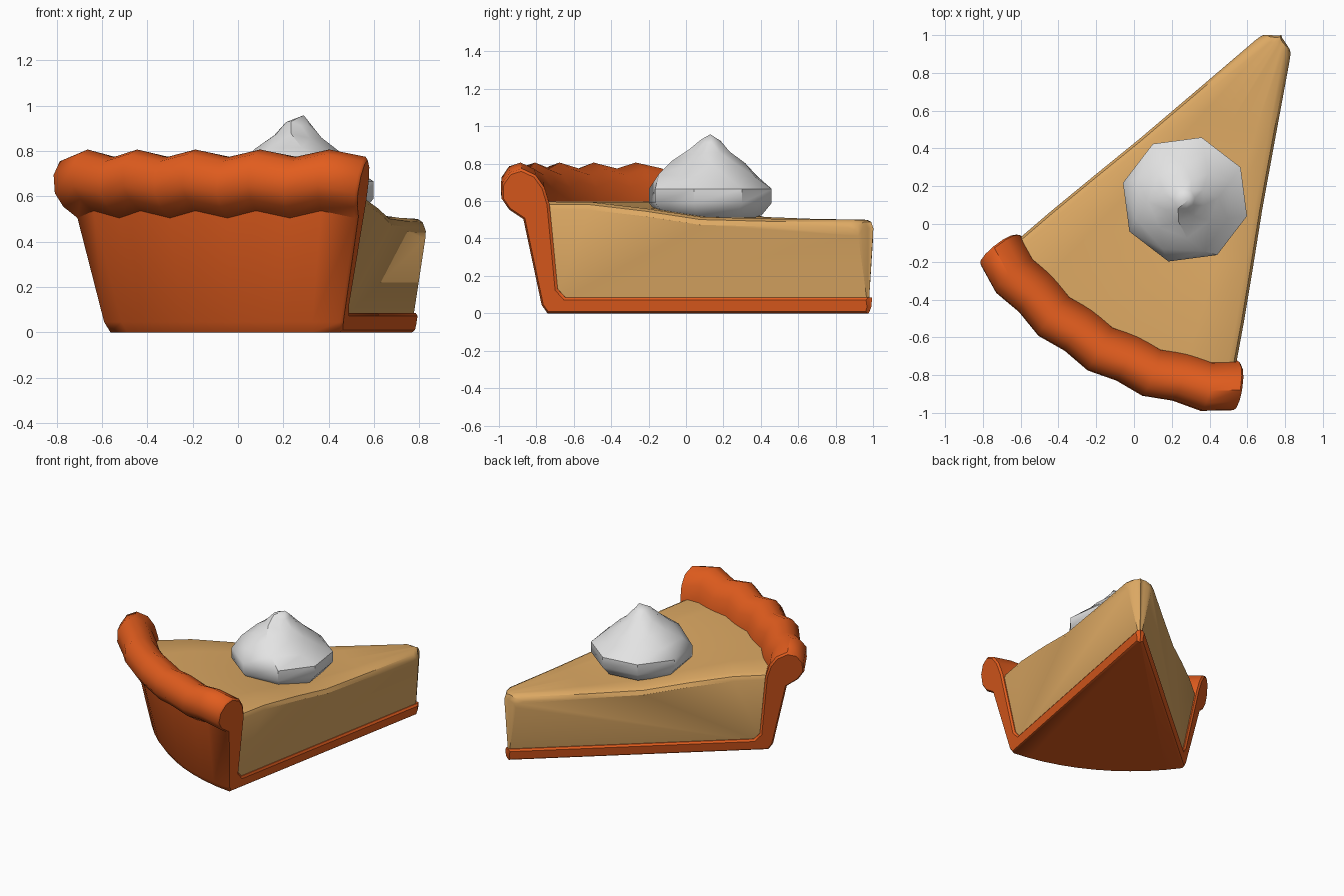
import bpy, bmesh, math
from mathutils import Vector

cube = bpy.data.objects.get("Cube")
if cube:
    bpy.data.objects.remove(cube, do_unlink=True)

TIP = Vector((0.765, 0.975))    # point of the wedge
MID, HALF = math.radians(240), math.radians(19.4)
FLARE = 0.175                   # cut sides lean outward with height


def material(name, rgb):
    m = bpy.data.materials.new(name)
    m.use_nodes = True
    m.diffuse_color = (*rgb, 1)
    m.node_tree.nodes["Principled BSDF"].inputs["Base Color"].default_value = (*rgb, 1)
    return m


def finish(bm, name, mat, angle):
    bmesh.ops.recalc_face_normals(bm, faces=bm.faces)
    mesh = bpy.data.meshes.new(name)
    bm.to_mesh(mesh)
    bm.free()
    mesh.materials.append(mat)
    ob = bpy.data.objects.new(name, mesh)
    bpy.context.collection.objects.link(ob)
    bpy.ops.object.select_all(action='DESELECT')
    ob.select_set(True)
    bpy.context.view_layer.objects.active = ob
    bpy.ops.object.shade_smooth_by_angle(angle=math.radians(angle))


def bridge(bm, a, b):
    for j in range(len(a)):
        k = (j + 1) % len(a)
        bm.faces.new((a[j], a[k], b[k], b[j]))


def wedge(profile, stations, side, ruffle=0):
    """Sweep a closed (radius, height) profile around the wedge tip.
    Each station is (position across, inset of the top, drop of the top)."""
    bm = bmesh.new()
    rings = []
    for i, (t, inset, drop) in enumerate(stations):
        a = MID + t * HALF
        out = Vector((math.cos(a), math.sin(a)))
        across = Vector((-out.y, out.x))
        wave = ruffle if i % 2 else -ruffle
        ring = []
        for r, z in profile:
            top = z > 0.3
            z -= drop * top
            full = side + FLARE * z
            shift = t * (full - inset * top)
            if r > 1:
                r += 0.025 * (1 - t * t)
            elif r < 0.1:                       # blunt, rounded point
                r += abs(shift) - 0.4 * full
            if z > 0.5:
                r += 0.7 * wave
                z += wave
            p = TIP + out * r + across * shift
            ring.append(bm.verts.new((p.x, p.y, z)))
        rings.append(ring)
    for a, b in zip(rings, rings[1:]):
        bridge(bm, a, b)
    caps = [bm.faces.new(rings[0]), bm.faces.new(rings[-1])]
    bmesh.ops.recalc_face_normals(bm, faces=bm.faces)
    return bm, caps


crust_mat = material("baked_crust", (0.76, 0.109, 0.013))
filling_mat = material("tan_filling", (0.72, 0.395, 0.125))
cream_mat = material("whipped_cream", (0.77, 0.77, 0.77))

# Crust: floor, leaning wall and ruffled rolled rim, with chamfered cut ends
crust_profile = [
    (0.0, 0.0), (1.745, 0.0), (1.775, 0.045), (1.87, 0.52), (1.945, 0.57),
    (1.985, 0.63), (1.98, 0.71), (1.935, 0.77), (1.87, 0.79), (1.795, 0.755),
    (1.75, 0.69), (1.725, 0.6), (1.685, 0.13), (1.645, 0.085), (-0.015, 0.085),
    (-0.015, 0.035)]
bm, caps = wedge(crust_profile, [(i / 5 - 1, 0, 0) for i in range(11)], 0.004, 0.016)
bmesh.ops.inset_individual(bm, faces=caps, thickness=0.012, depth=0.012,
                           use_even_offset=True)
finish(bm, "crust", crust_mat, 43)

# Filling: gently rising toward the rim, rounded along the cut top edges
filling_profile = [
    (0.0, 0.05), (1.71, 0.05), (1.76, 0.597), (1.5, 0.595), (1.2, 0.56),
    (0.9, 0.515), (0.5, 0.505), (0.05, 0.5), (0.015, 0.488), (0.0, 0.455)]
edge = [(1, 0.0, 0.042), (1, 0.018, 0.014), (1, 0.048, 0.0)]
stations = ([(-t, i, d) for t, i, d in edge]
            + [(k / 3, 0.048, 0.0) for k in range(-2, 3)] + edge[::-1])
bm, caps = wedge(filling_profile, stations, -0.002)
finish(bm, "filling", filling_mat, 35)

# Whipped cream: twisted low-poly dollop with a spiral fold near the top
SIDES = 8
layers = [(0.2, 0.495, -15), (0.285, 0.525, -15), (0.34, 0.59, -15),
          (0.34, 0.665, -15), (0.295, 0.745, -24), (0.205, 0.815, -42),
          (0.12, 0.875, -62), (0.06, 0.93, -82)]
bm = bmesh.new()
rings = []
for i, (radius, z, turn) in enumerate(layers):
    ring = []
    for j in range(SIDES):
        a = 2 * math.pi * j / SIDES + math.radians(turn)
        fold = 1 - j / (SIDES - 1) if i > 3 else 0
        r = radius * (1 - 0.16 * fold)
        ring.append(bm.verts.new((0.27 + r * math.cos(a), 0.13 + r * math.sin(a),
                                  z - 0.02 * fold)))
    rings.append(ring)
for a, b in zip(rings, rings[1:]):
    bridge(bm, a, b)
bm.faces.new(rings[0])
peak = bm.verts.new((0.29, 0.13, 0.957))
for j in range(SIDES):
    bm.faces.new((rings[-1][j], rings[-1][(j + 1) % SIDES], peak))
finish(bm, "cream_dollop", cream_mat, 42)
